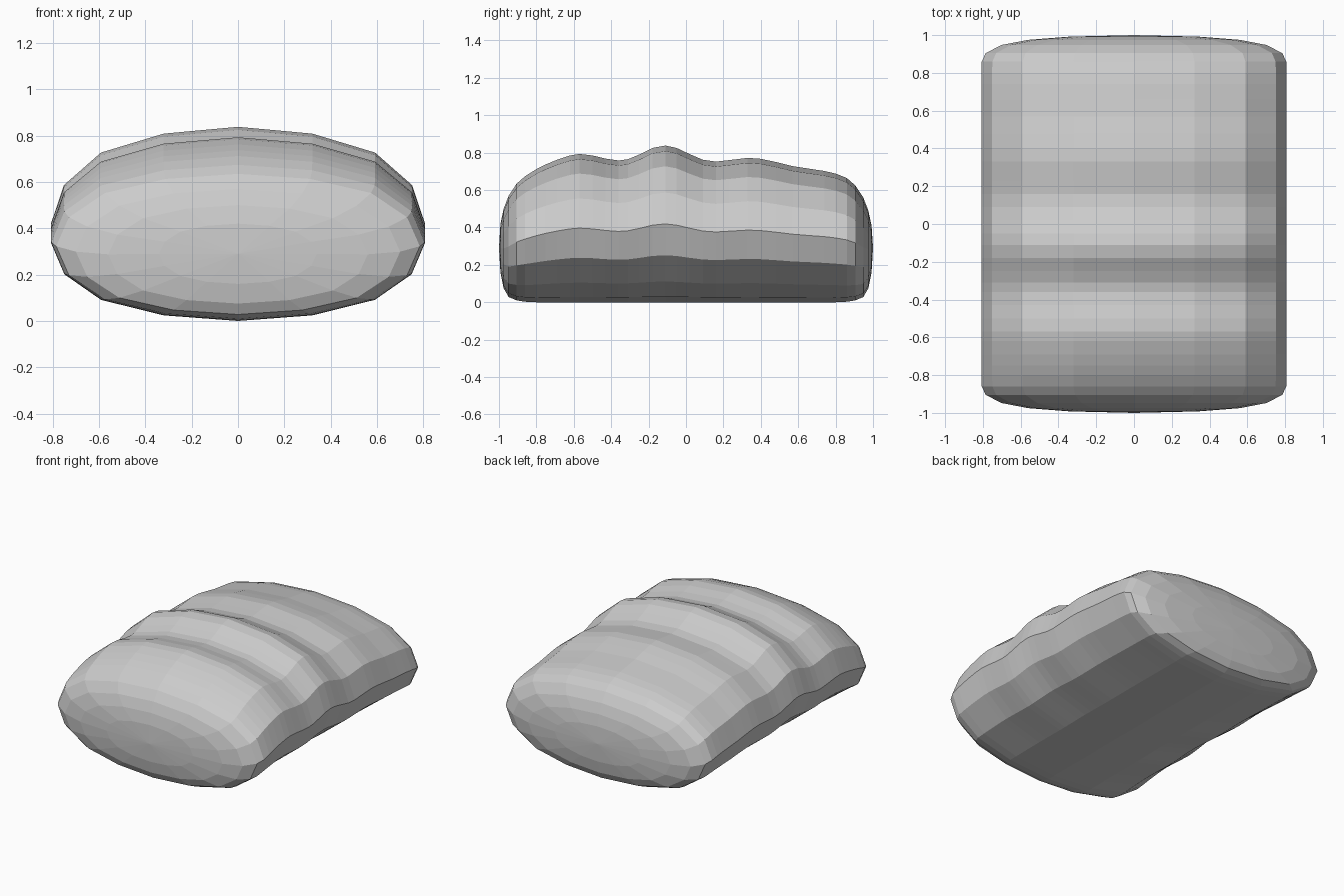
import bpy, bmesh

if "Cube" in bpy.data.objects:
    bpy.data.objects.remove(bpy.data.objects["Cube"])

# Crest height along the length (y, top z)
crest = [(-.80, .712), (-.75, .737), (-.69, .762), (-.62, .785), (-.57, .793), (-.50, .785),
         (-.43, .768), (-.36, .758), (-.31, .765), (-.25, .79), (-.18, .825), (-.11, .838),
         (-.05, .825), (.02, .792), (.09, .762), (.16, .752), (.23, .760), (.33, .772),
         (.40, .767), (.48, .750), (.57, .728), (.66, .714), (.74, .702), (.80, .688)]
# Rounded end (|y|, half width, top z, bottom z)
cap = [(.86, .806, .664, .003), (.905, .785, .625, .01), (.948, .70, .56, .028),
       (.975, .56, .49, .075), (.992, .34, .41, .16)]

# Unit quarter section, crest to side (16-sided oval)
quarter = [(0, 1), (.397, .93), (.732, .735), (.93, .40), (1, 0)]
half = quarter + [(x, -z) for x, z in quarter[-2::-1]]
section = half + [(-x, z) for x, z in half[-2:0:-1]]

rings = [(-y, w, t + .01, b) for y, w, t, b in reversed(cap)]
rings += [(y, .808, t, 0) for y, t in crest]
rings += cap

# Loft the rings into the loaf
bm = bmesh.new()
loops = []
for y, w, t, b in rings:
    mid, h = (t + b) / 2, (t - b) / 2
    loops.append([bm.verts.new((w * x, y, mid + h * z)) for x, z in section])
n = len(section)
for a, b in zip(loops, loops[1:]):
    for i in range(n):
        j = (i + 1) % n
        bm.faces.new((a[i], a[j], b[j], b[i]))

# Close the domed ends
for ring, y in ((loops[0], -1), (loops[-1], 1)):
    tip = bm.verts.new((0, y, .29))
    for i in range(n):
        bm.faces.new((ring[i], ring[(i + 1) % n], tip))
bmesh.ops.recalc_face_normals(bm, faces=bm.faces)

mesh = bpy.data.meshes.new("loaf")
bm.to_mesh(mesh)
bm.free()
loaf = bpy.data.objects.new("loaf", mesh)
bpy.context.collection.objects.link(loaf)
